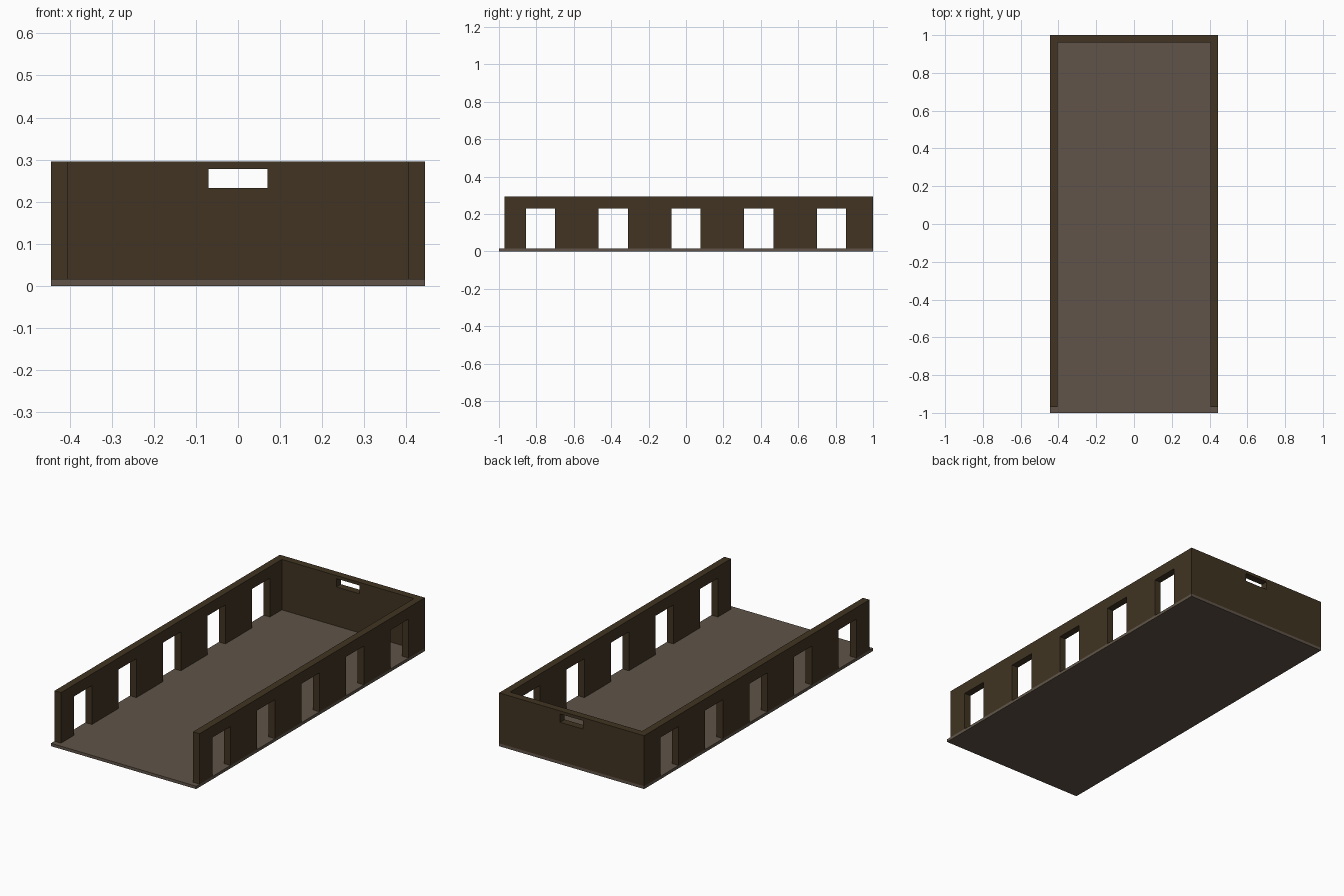
import bpy, bmesh
from mathutils import Matrix, Vector

if "Cube" in bpy.data.objects:
    bpy.data.objects.remove(bpy.data.objects["Cube"])

HX, HY = 0.444, 1.0            # half width and half length
FLOOR, TOP = 0.016, 0.295      # floor thickness, wall top
WALL = 0.04                    # wall thickness
FRONT = -0.97                  # where the side walls stop


def material(name, rgb):
    m = bpy.data.materials.new(name)
    m.diffuse_color = (*rgb, 1)
    m.use_nodes = True
    m.node_tree.nodes["Principled BSDF"].inputs["Base Color"].default_value = m.diffuse_color
    return m


def add_box(bm, lo, hi):
    lo, hi = Vector(lo), Vector(hi)
    size = hi - lo
    bmesh.ops.create_cube(bm, size=1, matrix=Matrix.Translation((lo + hi) / 2)
                          @ Matrix.Diagonal((*size, 1)))


def make_object(name, bm, mat=None):
    bmesh.ops.recalc_face_normals(bm, faces=bm.faces)
    mesh = bpy.data.meshes.new(name)
    bm.to_mesh(mesh)
    bm.free()
    ob = bpy.data.objects.new(name, mesh)
    bpy.context.collection.objects.link(ob)
    if mat:
        mesh.materials.append(mat)
    return ob


floor_mat = material("grey brown floor", (0.115, 0.088, 0.065))
wall_mat = material("dark brown wall", (0.052, 0.034, 0.016))

# Floor slab
bm = bmesh.new()
add_box(bm, (-HX, -HY, 0), (HX, HY, FLOOR))
make_object("floor", bm, floor_mat)

# U-shaped wall, open at the front
bm = bmesh.new()
ix, iy = HX - WALL, HY - WALL
outline = [(-HX, FRONT), (-ix, FRONT), (-ix, iy), (ix, iy),
           (ix, FRONT), (HX, FRONT), (HX, HY), (-HX, HY)]
face = bm.faces.new([bm.verts.new((x, y, FLOOR)) for x, y in outline])
up = bmesh.ops.extrude_face_region(bm, geom=[face])["geom"]
bmesh.ops.translate(bm, vec=(0, 0, TOP - FLOOR),
                    verts=[v for v in up if isinstance(v, bmesh.types.BMVert)])
walls = make_object("walls", bm, wall_mat)

# Five doorways through both sides, and the slot in the back wall
bm = bmesh.new()
for i in range(-2, 3):
    y = i * 0.389
    add_box(bm, (-1, y - 0.078, -0.1), (1, y + 0.078, 0.231))
add_box(bm, (-0.07, 0.92, 0.232), (0.07, 1.1, 0.278))
cutter = make_object("opening_cutter", bm, wall_mat)
cutter.hide_render = True

# Cut the openings and drop the helper
mod = walls.modifiers.new("openings", 'BOOLEAN')
mod.operation = 'DIFFERENCE'
mod.solver = 'EXACT'
mod.object = cutter
bpy.context.view_layer.objects.active = walls
bpy.ops.object.modifier_apply(modifier=mod.name)
bpy.data.objects.remove(cutter)
